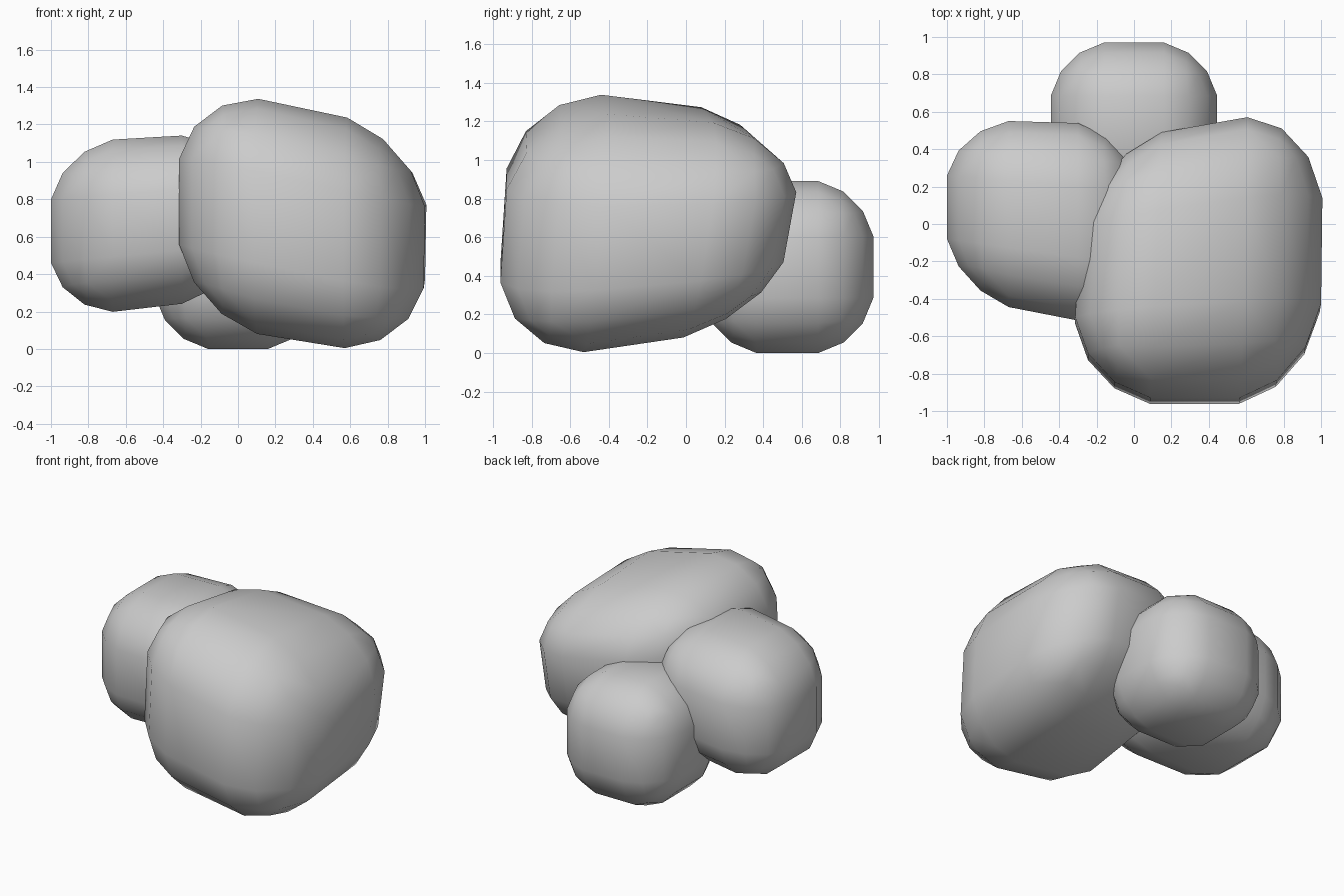
import bpy, bmesh
from mathutils import Vector

if "Cube" in bpy.data.objects:
    bpy.data.objects.remove(bpy.data.objects["Cube"])


def boulder(name, front, back):
    """Rounded block warped into a hull; each end lists left-low, right-low, left-high, right-high."""
    bm = bmesh.new()
    bmesh.ops.create_cube(bm, size=2)
    bmesh.ops.bevel(bm, geom=bm.edges[:], offset=0.64, offset_type='OFFSET',
                    segments=3, profile=0.42, affect='EDGES')
    ends = [[Vector(p) for p in front], [Vector(p) for p in back]]
    for v in bm.verts:
        u, w, t = ((c + 1) / 2 for c in v.co)
        a, b = [e[0].lerp(e[1], u).lerp(e[2].lerp(e[3], u), t) for e in ends]
        v.co = a.lerp(b, w)
    for f in bm.faces:
        f.smooth = True
    bmesh.ops.recalc_face_normals(bm, faces=bm.faces[:])
    mesh = bpy.data.meshes.new(name)
    bm.to_mesh(mesh)
    bm.free()
    ob = bpy.data.objects.new(name, mesh)
    bpy.context.collection.objects.link(ob)
    return ob


# Large leaning boulder at the front right
boulder("large_boulder",
        [(-.34, -.99, .10), (.98, -.99, -.14), (-.34, -.90, 1.50), (1.0, -.90, 1.17)],
        [(-.26, .33, .25), (1.0, .50, .10), (-.26, .46, 1.27), (1.02, .71, 1.10)])

# Medium boulder at the left
boulder("medium_boulder",
        [(-1, -.38, .16), (.03, -.58, .28), (-1, -.38, 1.10), (.03, -.58, 1.16)],
        [(-1, .56, .16), (.03, .53, .28), (-1, .56, 1.10), (.03, .53, 1.16)])

# Small boulder at the back
boulder("small_boulder",
        [(-.445, .08, 0), (.445, .08, 0), (-.445, .08, .89), (.445, .08, .89)],
        [(-.445, .97, 0), (.445, .97, 0), (-.445, .97, .89), (.445, .97, .89)])
